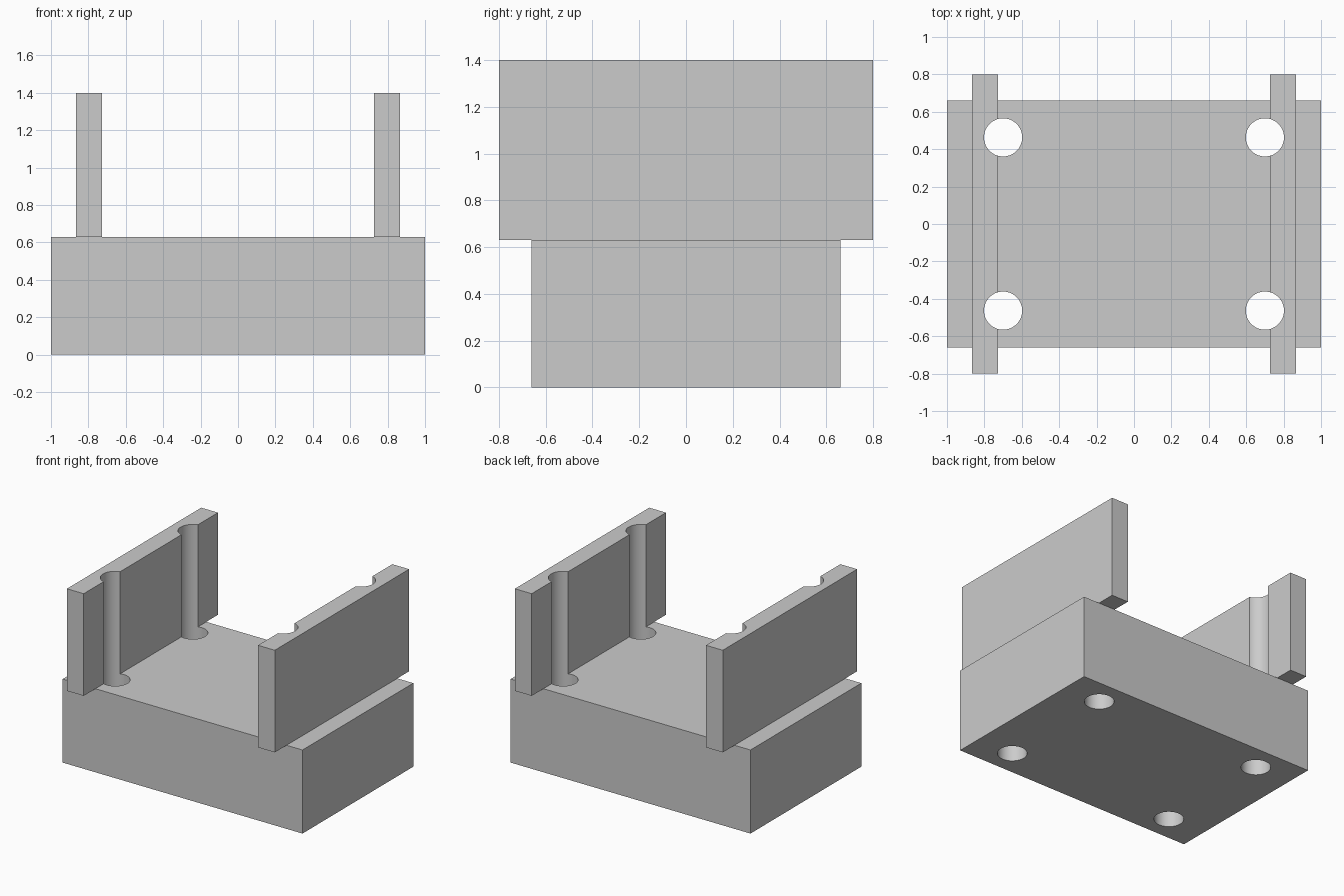
import bpy
import math

cube = bpy.data.objects.get("Cube")
if cube:
    bpy.data.objects.remove(cube, do_unlink=True)

# Single grey material
grey = bpy.data.materials.new("plain grey")
grey.use_nodes = True
colour = (0.6, 0.6, 0.6, 1)
grey.diffuse_color = colour
grey.node_tree.nodes["Principled BSDF"].inputs["Base Color"].default_value = colour

BASE_TOP, WALL_TOP = 0.63, 1.4
HOLE_X, HOLE_Y, HOLE_R = 0.7, 0.463, 0.102


def box(name, x, size_x, size_y, z0, z1):
    bpy.ops.mesh.primitive_cube_add(size=1, location=(x, 0, (z0 + z1) / 2))
    obj = bpy.context.object
    obj.name = name
    obj.scale = (size_x, size_y, z1 - z0)
    bpy.ops.object.transform_apply(location=True, rotation=False, scale=True)
    obj.data.materials.append(grey)
    return obj


# Solid base block and the two upright side walls
parts = [box("base_block", 0, 2, 1.32, 0, BASE_TOP)]
for name, side in (("left_wall", 1), ("right_wall", -1)):
    parts.append(box(name, side * 0.797, 0.14, 1.6, BASE_TOP, WALL_TOP))

# Four vertical bolt holes, running through the base and notching the walls
cutters = []
for sx in (-1, 1):
    for sy in (-1, 1):
        bpy.ops.mesh.primitive_cylinder_add(
            vertices=64, radius=HOLE_R, depth=4, location=(sx * HOLE_X, sy * HOLE_Y, 0.7))
        cutter = bpy.context.object
        cutter.name = "hole_cutter"
        cutter.hide_render = True
        cutter.data.materials.append(grey)
        cutters.append(cutter)

for part in parts:
    bpy.ops.object.select_all(action="DESELECT")
    part.select_set(True)
    bpy.context.view_layer.objects.active = part
    for cutter in cutters:
        if part.name != "base_block" and cutter.location.x * part.data.vertices[0].co.x < 0 \
                and part.location.x * cutter.location.x < 0:
            continue
        cut = part.modifiers.new("bolt_hole", "BOOLEAN")
        cut.operation = "DIFFERENCE"
        cut.solver = "EXACT"
        cut.object = cutter
        bpy.ops.object.modifier_apply(modifier=cut.name)
    bpy.ops.object.shade_smooth_by_angle(angle=math.radians(30))

for cutter in cutters:
    bpy.data.objects.remove(cutter, do_unlink=True)
